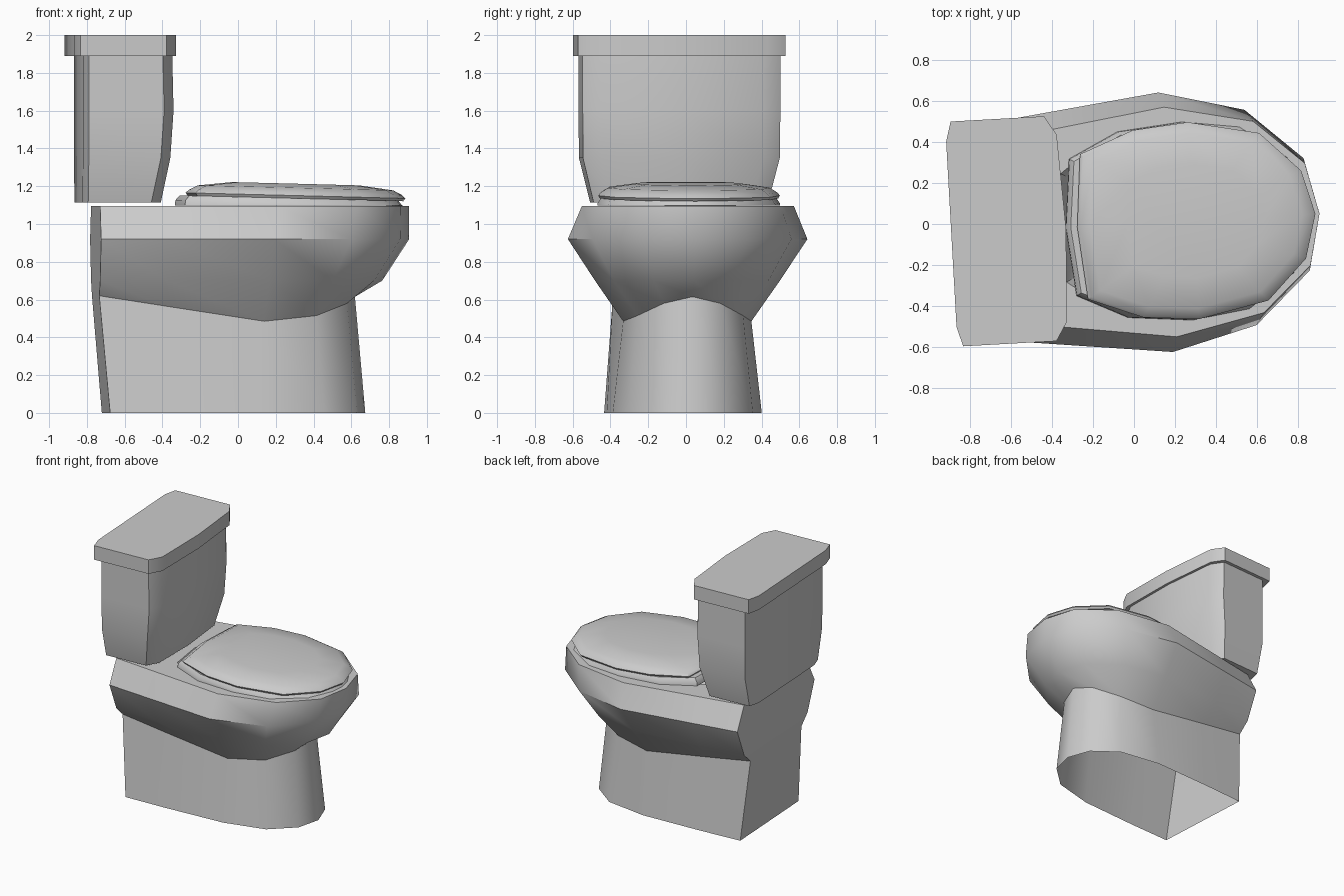
import bpy, bmesh, math
from mathutils import Matrix

if "Cube" in bpy.data.objects:
    bpy.data.objects.remove(bpy.data.objects["Cube"])

TURN = Matrix.Rotation(math.radians(3.2), 4, 'Z')   # whole model is turned slightly

china = bpy.data.materials.new("light_grey_china")
china.diffuse_color = (0.6, 0.6, 0.6, 1)
china.use_nodes = True
china.node_tree.nodes["Principled BSDF"].inputs["Base Color"].default_value = china.diffuse_color


def ring(half, z, scale=1.0, cx=0.0):
    """Mirror a half outline (back to front); z is a number, a list or a function of x."""
    pts = []
    for i, (x, y) in enumerate(half):
        x = cx + (x - cx) * scale
        zz = z(x) if callable(z) else z[i] if isinstance(z, (list, tuple)) else z
        pts.append((x, y * scale, zz))
    return pts + [(x, -y, zz) for x, y, zz in pts[-2:0:-1]]


def loft(name, rings, cap_start=True, cap_end=True, angle=40):
    bm = bmesh.new()
    loops = [[bm.verts.new(p) for p in r] for r in rings]
    n = len(loops[0])
    for a, b in zip(loops, loops[1:]):
        for i in range(n):
            j = (i + 1) % n
            bm.faces.new((a[i], a[j], b[j], b[i]))
    if cap_start:
        bm.faces.new(loops[0])
    if cap_end:
        bm.faces.new(loops[-1])
    bmesh.ops.recalc_face_normals(bm, faces=bm.faces)
    bm.transform(TURN)
    me = bpy.data.meshes.new(name)
    bm.to_mesh(me)
    bm.free()
    me.materials.append(china)
    ob = bpy.data.objects.new(name, me)
    bpy.context.collection.objects.link(ob)
    bpy.ops.object.select_all(action='DESELECT')
    ob.select_set(True)
    bpy.context.view_layer.objects.active = ob
    bpy.ops.object.shade_smooth_by_angle(angle=math.radians(angle))
    return ob


# Pedestal (open underneath) flowing into the bowl, rim and inner basin
base = [(-.70, 0), (-.70, .395), (-.36, .40), (.12, .395), (.44, .33), (.62, .18), (.675, 0)]
neck = [(-.755, 0), (-.755, .345), (-.40, .345), (.12, .34), (.40, .28), (.57, .15), (.62, 0)]
neck_z = [.62, .62, .565, .485, .515, .58, .615]
belly = [(-.755, 0), (-.755, .43), (-.40, .46), (.14, .49), (.48, .41), (.71, .21), (.765, 0)]
wide = [(-.755, 0), (-.755, .523), (-.40, .567), (.155, .635), (.57, .527), (.845, .275), (.908, 0)]
rim = [(-.755, 0), (-.755, .43), (-.40, .48), (.178, .562), (.61, .468), (.85, .25), (.908, 0)]
basin = [(-.37, 0), (-.345, .265), (-.20, .37), (.2, .42), (.53, .38), (.76, .22), (.83, 0)]
loft("bowl_and_pedestal",
     [ring(base, 0), ring(neck, neck_z), ring(belly, .70), ring(wide, .92), ring(rim, 1.095),
      ring(basin, 1.095), ring(basin, .85, .8, .2), ring(basin, .72, .45, .2)],
     cap_start=False)


# Seat and closed lid, both sloping down to the front
def slope(z):
    return lambda x: z - .03 * (x + .28) / 1.17


seat = [(-.335, 0), (-.30, .335), (-.055, .455), (.26, .485), (.54, .445), (.77, .28), (.86, .1), (.875, 0)]
loft("seat", [ring(seat, 1.097), ring(seat, slope(1.125), .995, .3), ring(seat, slope(1.15), .96, .3)])

lid = [(-.278, 0), (-.245, .355), (.02, .458), (.29, .482), (.635, .41), (.83, .215), (.888, 0)]
loft("seat_lid", [ring(lid, slope(1.15), .98, .3), ring(lid, slope(1.165), 1, .3),
                  ring(lid, slope(1.182), .97, .3), ring(lid, slope(1.206), .89, .3),
                  ring(lid, slope(1.228), .58, .3)])


# Tank, tapering at the bottom with a slightly bowed front
def tank_ring(z, w, front):
    return ring([(-.846, 0), (-.846, w - .09), (-.82, w), (front - .075, w),
                 (front - .02, w - .09), (front, 0)], z)


loft("tank", [tank_ring(1.115, .463, -.41), tank_ring(1.35, .522, -.363),
              tank_ring(1.6, .524, -.346), tank_ring(1.90, .524, -.353)], angle=35)

# Tank lid
cover = [(-.894, 0), (-.894, .453), (-.867, .55), (-.41, .55), (-.353, .457), (-.333, 0)]
loft("tank_lid", [ring(cover, 1.89), ring(cover, 2.0)], angle=35)
